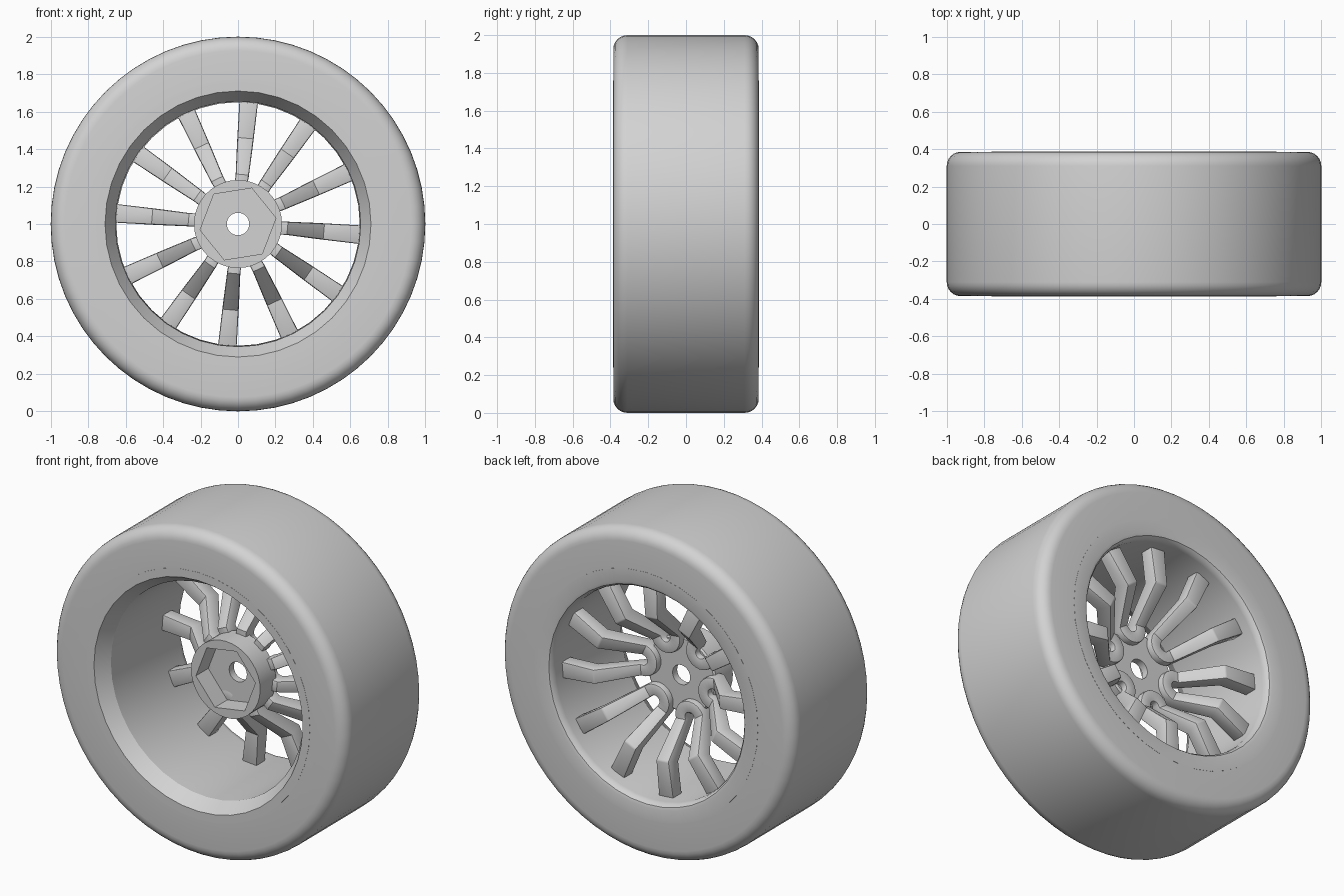
import bpy, bmesh
from math import sin, cos, pi, radians

if "Cube" in bpy.data.objects:
    bpy.data.objects.remove(bpy.data.objects["Cube"], do_unlink=True)

grey = bpy.data.materials.new("plain grey")
grey.use_nodes = True
grey.diffuse_color = (0.65, 0.65, 0.65, 1)
grey.node_tree.nodes["Principled BSDF"].inputs["Base Color"].default_value = (0.65, 0.65, 0.65, 1)

AXLE = 1.0   # height of the wheel centre


def finish(name, bm, bevel=0):
    """Turn a bmesh into a shaded object with the shared material."""
    bmesh.ops.recalc_face_normals(bm, faces=bm.faces)
    mesh = bpy.data.meshes.new(name)
    bm.to_mesh(mesh)
    bm.free()
    mesh.materials.append(grey)
    ob = bpy.data.objects.new(name, mesh)
    bpy.context.collection.objects.link(ob)
    bpy.ops.object.select_all(action='DESELECT')
    ob.select_set(True)
    bpy.context.view_layer.objects.active = ob
    if bevel:
        mod = ob.modifiers.new("soft edges", 'BEVEL')
        mod.width, mod.segments, mod.angle_limit = bevel, 2, radians(50)
        bpy.ops.object.modifier_apply(modifier=mod.name)
    bpy.ops.object.shade_smooth_by_angle(angle=radians(32))
    return ob


def skin(bm, rings, closed):
    """Join equal closed rings of points with quads."""
    rows = [[bm.verts.new(p) for p in ring] for ring in rings]
    n = len(rows[0])
    pairs = list(zip(rows, rows[1:]))
    if closed:
        pairs.append((rows[-1], rows[0]))
    for a, b in pairs:
        for i in range(n):
            j = (i + 1) % n
            bm.faces.new((a[i], a[j], b[j], b[i]))
    if not closed:
        bm.faces.new(rows[0])
        bm.faces.new(rows[-1])


def lathe(name, profile, sides, start=0):
    """Spin a closed (radius, y) profile about the axle; radius may be a function."""
    bm = bmesh.new()
    rings = []
    for r, y in profile:
        ring = []
        for i in range(sides):
            a = start + 2 * pi * i / sides
            q = r(a) if callable(r) else r
            ring.append((q * cos(a), y, AXLE + q * sin(a)))
        rings.append(ring)
    skin(bm, rings, True)
    return finish(name, bm)


# Tyre with rounded shoulders
half, fillet = 0.385, 0.075
shoulder = [(1 - fillet + fillet * sin(t * pi / 12), half - fillet + fillet * cos(t * pi / 12))
            for t in range(7)]
tyre = [(0.72, half)] + shoulder
lathe("tyre", tyre + [(r, -y) for r, y in reversed(tyre)], 64)

# Rim: chamfered front lip, straight barrel, rounded back lip
lathe("rim", [(0.76, -0.386), (0.71, -0.386), (0.655, -0.30), (0.65, 0.34),
              (0.655, 0.366), (0.667, 0.381), (0.685, 0.386), (0.76, 0.386)], 40)

# Hub with a hexagonal socket and a through hole
TURN = radians(9)


def hexagon(a):
    return 0.205 * cos(pi / 6) / cos((a - TURN + 1e-6) % (pi / 3) - pi / 6)


lathe("hub", [(0.06, 0.045), (0.225, 0.045), (0.235, 0.035), (0.235, -0.12),
              (hexagon, -0.12), (hexagon, 0), (0.06, 0)], 36, TURN)

# Six U-shaped spoke pairs: two cranked arms joined by a round bend at the hub
SPREAD = pi / 12
# front radius, front y, back radius, back y, width
ARM = [(0.665, 0.19, 0.665, 0.275, 0.10), (0.46, 0.19, 0.43, 0.285, 0.086),
       (0.265, 0.0, 0.25, 0.085, 0.07)]


def arm_section(angle, side, row):
    rf, yf, rb, yb, w = row
    d, a = (cos(angle), sin(angle)), (-sin(angle), cos(angle))
    out = []
    for r, y, s in ((rf, yf, side), (rf, yf, -side), (rb, yb, -side), (rb, yb, side)):
        out.append((r * d[0] + s * w / 2 * a[0], y, AXLE + r * d[1] + s * w / 2 * a[1]))
    return out


def bend_section(centre, t):
    reach, middle = 0.25 * sin(SPREAD), 0.25 * cos(SPREAD)
    out = []
    for k, y in ((1, 0.0), (-1, 0.0), (-1, 0.085), (1, 0.085)):
        q = reach + k * 0.035
        u, v = middle - q * sin(t), q * cos(t)
        out.append((u * cos(centre) - v * sin(centre), y,
                    AXLE + u * sin(centre) + v * cos(centre)))
    return out


for n in range(6):
    centre = radians(10 + 60 * n)
    rings = [arm_section(centre + SPREAD, 1, row) for row in ARM]
    rings += [bend_section(centre, pi * t / 10) for t in range(1, 10)]
    rings += [arm_section(centre - SPREAD, -1, row) for row in reversed(ARM)]
    bm = bmesh.new()
    skin(bm, rings, False)
    finish(f"spoke_pair_{n + 1}", bm, 0.008)
